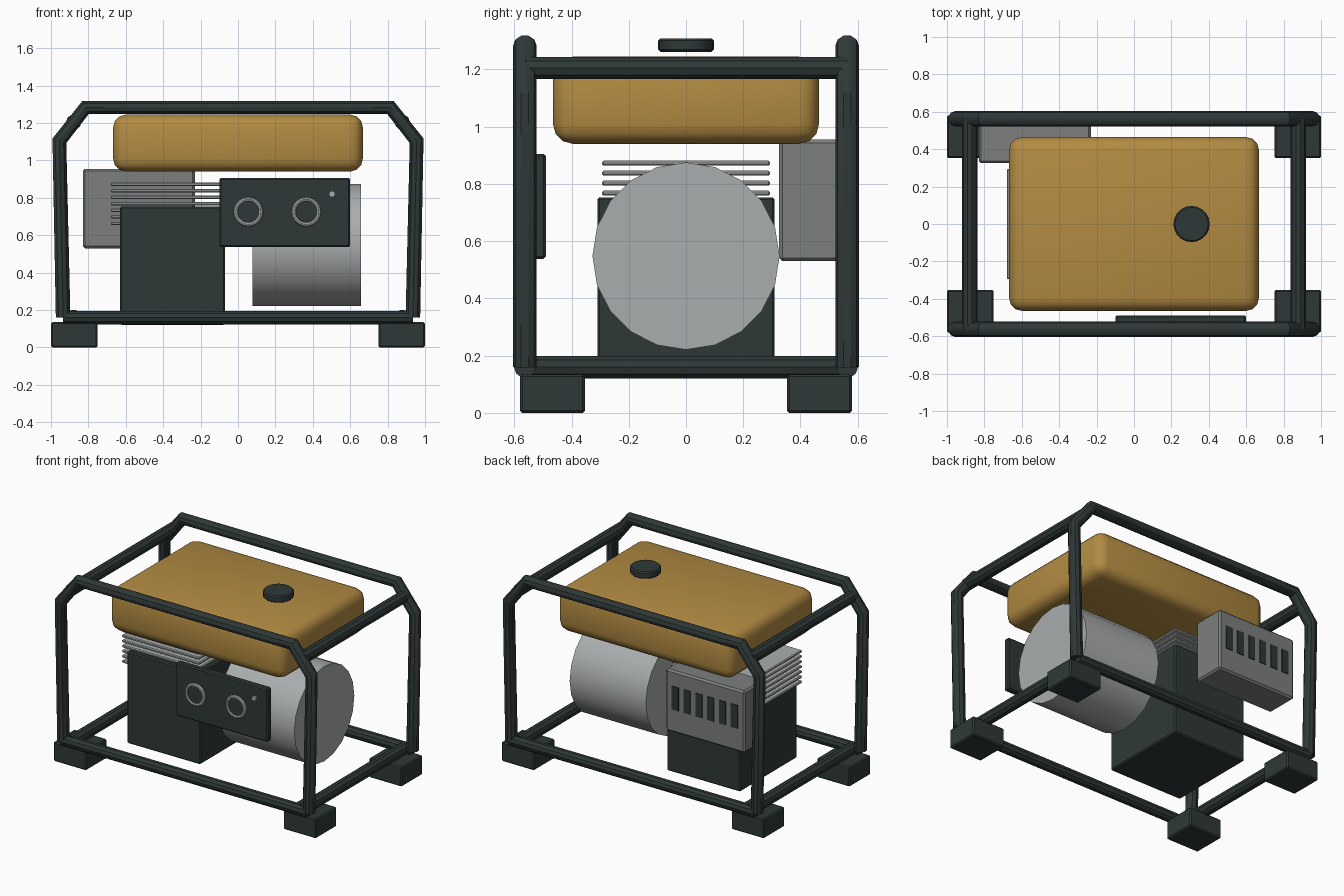
import bpy, math

if "Cube" in bpy.data.objects:
    bpy.data.objects.remove(bpy.data.objects["Cube"])


def material(name, rgb):
    m = bpy.data.materials.new(name)
    m.diffuse_color = (*rgb, 1)
    m.use_nodes = True
    m.node_tree.nodes["Principled BSDF"].inputs["Base Color"].default_value = m.diffuse_color
    return m


DARK = material("dark_green_black", (0.028, 0.040, 0.039))
OCHRE = material("ochre", (0.45, 0.26, 0.055))
LIGHT = material("light_grey", (0.40, 0.42, 0.42))
MID = material("mid_grey", (0.20, 0.215, 0.21))


def finish(name, mat, smooth=True):
    o = bpy.context.object
    o.name = name
    o.data.materials.clear()
    o.data.materials.append(mat)
    if smooth:
        bpy.ops.object.shade_smooth_by_angle(angle=math.radians(35))
    return o


def box(name, mat, x, y, z, bevel=0.008, segments=1):
    """Box from (min, max) ranges with softened edges."""
    bpy.ops.mesh.primitive_cube_add(size=1, location=[sum(r) / 2 for r in (x, y, z)])
    o = bpy.context.object
    o.scale = [r[1] - r[0] for r in (x, y, z)]
    bpy.ops.object.transform_apply(location=False, rotation=False, scale=True)
    if bevel:
        b = o.modifiers.new("bevel", 'BEVEL')
        b.width, b.segments = bevel, segments
        bpy.ops.object.modifier_apply(modifier=b.name)
    return finish(name, mat, segments > 1)


def cylinder(name, mat, loc, r, depth, axis, sides=20, bevel=0):
    rot = {'x': (0, math.pi / 2, 0), 'y': (math.pi / 2, 0, 0), 'z': (0, 0, 0)}[axis]
    bpy.ops.mesh.primitive_cylinder_add(vertices=sides, radius=r, depth=depth,
                                        location=loc, rotation=rot)
    if bevel:
        b = bpy.context.object.modifiers.new("bevel", 'BEVEL')
        b.width, b.segments = bevel, 1
        bpy.ops.object.modifier_apply(modifier=b.name)
    return finish(name, mat)


def tube(name, points, r=0.041):
    """Round tube along a polyline, converted to a mesh."""
    cu = bpy.data.curves.new(name, 'CURVE')
    cu.dimensions = '3D'
    cu.bevel_depth, cu.bevel_resolution, cu.use_fill_caps = r, 3, True
    s = cu.splines.new('POLY')
    s.points.add(len(points) - 1)
    for p, co in zip(s.points, points):
        p.co = (*co, 1)
    o = bpy.data.objects.new(name, cu)
    bpy.context.collection.objects.link(o)
    bpy.ops.object.select_all(action='DESELECT')
    o.select_set(True)
    bpy.context.view_layer.objects.active = o
    bpy.ops.object.convert(target='MESH')
    return finish(name, DARK)


# Tubular frame: front and back hoops with bottom rails
hoop = [(-0.935, 0.16), (-0.955, 1.105), (-0.815, 1.283)]
hoop += [(-x, z) for x, z in reversed(hoop)]
for side, y in (("front", -0.563), ("back", 0.563)):
    tube(side + "_hoop", [(x, y, z) for x, z in hoop])
    tube(side + "_bottom_rail", [(-0.935, y, 0.16), (0.935, y, 0.16)], 0.038)

# Cross bars joining the hoops, and rubber feet
for side, s in (("left", -1), ("right", 1)):
    for level, z in (("top", 1.205), ("bottom", 0.16)):
        tube(f"{side}_{level}_cross_bar", [(s * 0.878, -0.563, z), (s * 0.878, 0.563, z)])
    for end, t in (("front", -1), ("back", 1)):
        box(f"{end}_{side}_foot", DARK, sorted((s * 0.75, s * 1.0)),
            sorted((t * 0.353, t * 0.58)), (0, 0.135))

# Fuel tank and cap
box("fuel_tank", OCHRE, (-0.668, 0.668), (-0.465, 0.465), (0.94, 1.245), 0.07, 3)
cylinder("fuel_cap", DARK, (0.308, 0, 1.285), 0.097, 0.048, 'z', 20, 0.008)

# Engine block with cooling fins
box("engine_block", DARK, (-0.63, -0.07), (-0.31, 0.31), (0.12, 0.753))
for i in range(7):
    z = 0.663 + 0.035 * i
    box(f"cooling_fin_{i + 1}", LIGHT, (-0.68, -0.09), (-0.293, 0.293),
        (z - 0.009, z + 0.009), 0.005)

# Alternator drum
cylinder("alternator", LIGHT, (0.367, 0, 0.548), 0.327, 0.58, 'x', 20)

# Muffler box with vent slots
box("muffler", MID, (-0.83, -0.23), (0.325, 0.55), (0.53, 0.955), 0.012)
for i in range(6):
    x = -0.755 + 0.09 * i
    box(f"vent_slot_{i + 1}", DARK, (x - 0.025, x + 0.025), (0.547, 0.556), (0.69, 0.85), 0)

# Control panel with two sockets and a lamp
box("control_panel", DARK, (-0.1, 0.6), (-0.535, -0.49), (0.538, 0.905))
for i, x in enumerate((0.055, 0.365)):
    bpy.ops.mesh.primitive_torus_add(major_radius=0.067, minor_radius=0.012,
                                     major_segments=24, minor_segments=8,
                                     location=(x, -0.541, 0.725), rotation=(math.pi / 2, 0, 0))
    finish(f"socket_ring_{i + 1}", LIGHT)
    cylinder(f"socket_{i + 1}", DARK, (x, -0.535, 0.725), 0.06, 0.02, 'y', 20)
cylinder("indicator_lamp", LIGHT, (0.503, -0.538, 0.82), 0.017, 0.02, 'y', 12)
